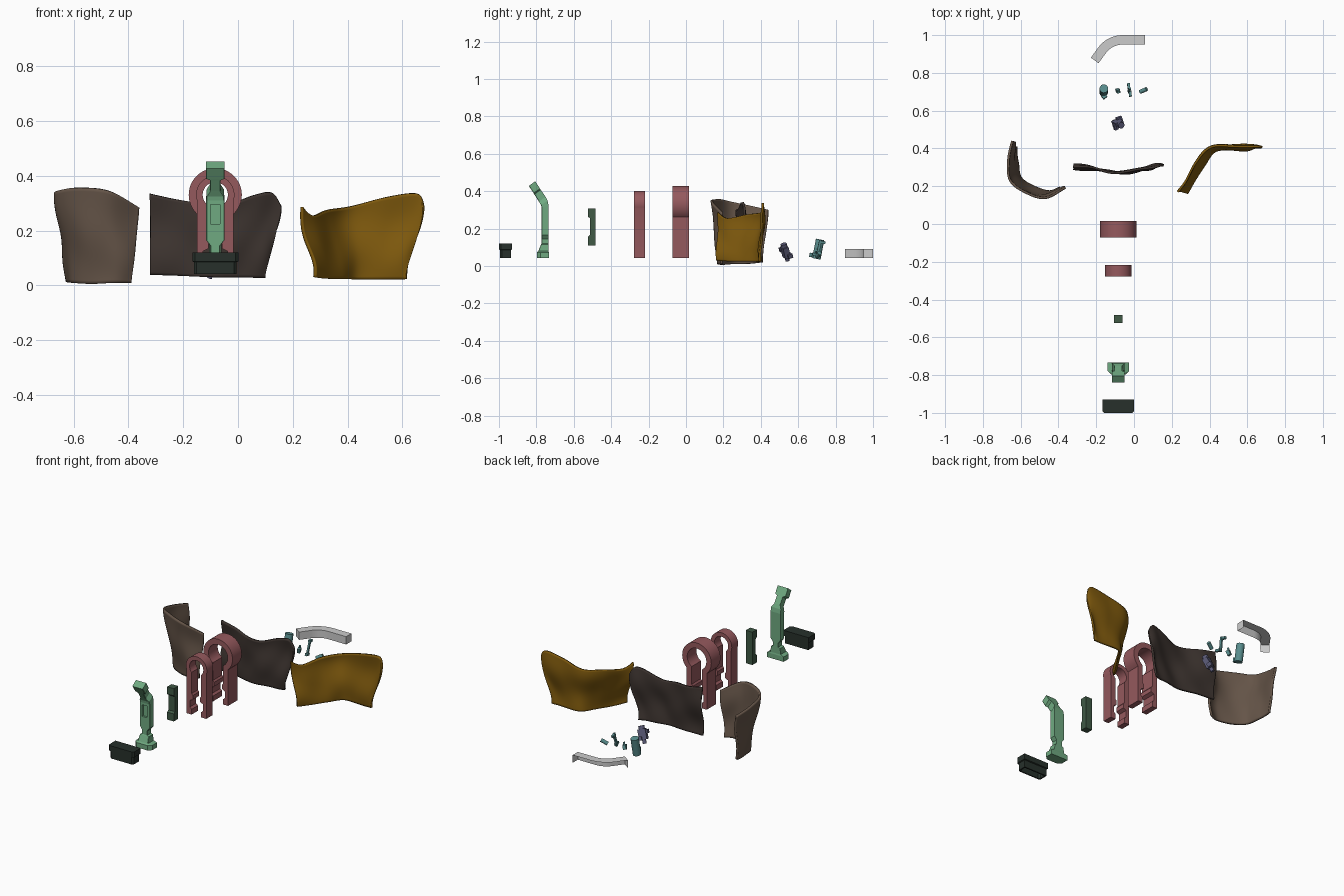
import bpy, bmesh, math
from mathutils import Vector, Matrix

if "Cube" in bpy.data.objects:
    bpy.data.objects.remove(bpy.data.objects["Cube"])

CX = -0.083  # shared axis of the row of parts


def material(name, rgb):
    m = bpy.data.materials.new(name)
    m.diffuse_color = (*rgb, 1)
    m.use_nodes = True
    m.node_tree.nodes["Principled BSDF"].inputs["Base Color"].default_value = m.diffuse_color
    return m


PINK = material("rose", (0.30, 0.10, 0.11))
GREEN = material("green", (0.16, 0.40, 0.22))
DKGREEN = material("dark_green", (0.05, 0.10, 0.06))
BLACK = material("blackish", (0.02, 0.03, 0.024))
TAN = material("tan", (0.13, 0.09, 0.065))
BROWN = material("brown", (0.045, 0.033, 0.028))
OCHRE = material("ochre", (0.21, 0.10, 0.004))
PURPLE = material("slate_purple", (0.10, 0.10, 0.18))
TEAL = material("teal", (0.10, 0.27, 0.27))


def finish(bm, name, mat=None, smooth=None):
    bmesh.ops.recalc_face_normals(bm, faces=bm.faces)
    me = bpy.data.meshes.new(name)
    bm.to_mesh(me)
    bm.free()
    ob = bpy.data.objects.new(name, me)
    bpy.context.collection.objects.link(ob)
    if mat:
        me.materials.append(mat)
    if smooth:
        bpy.context.view_layer.objects.active = ob
        ob.select_set(True)
        bpy.ops.object.shade_smooth_by_angle(angle=math.radians(smooth))
        ob.select_set(False)
    return ob


def extrude(bm, pts, vec):
    f = bm.faces.new([bm.verts.new(p) for p in pts])
    r = bmesh.ops.extrude_face_region(bm, geom=[f], use_keep_orig=True)
    bmesh.ops.translate(bm, vec=vec, verts=[v for v in r["geom"] if isinstance(v, bmesh.types.BMVert)])


def loft(bm, rings, caps=(True, True)):
    rows = [[bm.verts.new(p) for p in r] for r in rings]
    n = len(rows[0])
    for a, b in zip(rows, rows[1:]):
        for i in range(n):
            bm.faces.new((a[i], a[(i + 1) % n], b[(i + 1) % n], b[i]))
    if caps[0]:
        bm.faces.new(rows[0])
    if caps[1]:
        bm.faces.new(rows[-1])


# Keyhole-shaped clips: ring above two notched legs
def clip(name, y0, y1, R, r, leg, slot, cz=0.331, z0=0.043):
    def arc(rad, half):
        a = math.asin(min(1, half / rad))
        s, e = -math.pi / 2 - a, -math.pi / 2 + a - 2 * math.pi
        return [(rad * math.cos(s + (e - s) * i / 36), cz + rad * math.sin(s + (e - s) * i / 36)) for i in range(37)]
    inner = [(-slot, z0), (-slot, .075), (-slot - .012, .085), (-slot - .012, .125), (-slot + .008, .135),
             (-slot + .008, .16), (-slot, .17)]
    out = [(-leg, z0)] + arc(R, leg) + [(leg, z0)]
    inn = inner + arc(r, slot) + [(-x, z) for x, z in reversed(inner)]
    bm = bmesh.new()
    extrude(bm, [(CX + x, y0, z) for x, z in out + inn[::-1]], (0, y1 - y0, 0))
    finish(bm, name, PINK, 30)


clip("large_clip", -0.072, 0.016, 0.097, 0.064, 0.067, 0.034)
clip("small_clip", -0.278, -0.218, 0.070, 0.046, 0.066, 0.032)

# Small notched bar
bm = bmesh.new()
side = [(-.525, .11), (-.483, .11), (-.483, .308), (-.525, .308), (-.525, .265), (-.514, .255), (-.514, .165), (-.525, .155)]
extrude(bm, [(CX - .022, y, z) for y, z in side], (.044, 0, 0))
finish(bm, "notched_bar", DKGREEN)

# Green post: stations of front y, back y, front z, back z, half width
post = [(-.797, -.733, .043, .043, .056), (-.797, -.733, .072, .072, .056), (-.79, -.735, .08, .08, .034),
        (-.775, -.735, .115, .115, .030), (-.772, -.735, .12, .12, .018), (-.772, -.735, .145, .145, .018),
        (-.772, -.735, .165, .165, .033), (-.772, -.735, .31, .325, .033), (-.775, -.74, .325, .35, .032),
        (-.787, -.751, .345, .37, .019), (-.811, -.777, .383, .408, .019), (-.815, -.781, .389, .414, .034),
        (-.840, -.806, .428, .453, .034)]
bm = bmesh.new()
rings = []
for yf, yb, zf, zb, w in post:
    c = .018 if w > .05 else .002
    k = zb - zf
    d = c / (yb - yf)
    rings.append([(CX - w + c, yf, zf), (CX + w - c, yf, zf), (CX + w, yf + c, zf + k * d), (CX + w, yb, zb),
                  (CX - w, yb, zb), (CX - w, yf + c, zf + k * d)])
loft(bm, rings)
# window recess on the front of the shaft
bm.faces.ensure_lookup_table()
finish_post = finish(bm, "post", GREEN)
bm = bmesh.new()
extrude(bm, [(CX - .017, -.79, .225), (CX + .017, -.79, .225), (CX + .017, -.79, .295), (CX - .017, -.79, .295)], (0, .03, 0))
cutter = finish(bm, "window_cutter")
cutter.hide_render = True
cutter.hide_viewport = True
cut = finish_post.modifiers.new("window", 'BOOLEAN')
cut.object = cutter
cut.operation = 'DIFFERENCE'
cut.solver = 'EXACT'

# Dark cap: stepped shell open underneath
bm = bmesh.new()
rings = []
for g, z in ((.006, .042), (.006, .085), (0, .088), (0, .121), (.010, .121), (.010, .113), (.014, .113), (.014, .042)):
    x0, x1, y0, y1, c = CX - .084 + g, CX + .084 - g, -1 + g, -.93 - g, .010
    rings.append([(x0 + c, y0, z), (x1 - c, y0, z), (x1, y0 + c, z), (x1, y1, z), (x0, y1, z), (x0, y0 + c, z)])
outer, inner = rings[:4], [rings[6], rings[7]]
loft(bm, outer, (False, True))
loft(bm, inner, (True, False))
loft(bm, [rings[0], rings[7]], (False, False))
bmesh.ops.remove_doubles(bm, verts=bm.verts, dist=1e-5)
finish(bm, "open_cap", BLACK)


# Draped cloth panels: columns of (bottom point, top point), blended by spline
def spline(cols, u):
    t = u * (len(cols) - 1)
    i = min(int(t), len(cols) - 2)
    t -= i
    g = lambda j: cols[max(0, min(len(cols) - 1, j))]
    return [.5 * (2 * b + (c - a) * t + (2 * a - 5 * b + 4 * c - d) * t * t + (3 * b - a - 3 * c + d) * t ** 3)
            for a, b, c, d in zip(g(i - 1), g(i), g(i + 1), g(i + 2))]


def panel(name, mat, cols, bulge, fold, phase):
    NU, NV = 48, 28
    bm = bmesh.new()
    grid = []
    for i in range(NU + 1):
        u = i / NU
        p = spline(cols, u)
        a, b = spline(cols, max(0, u - .02)), spline(cols, min(1, u + .02))
        n = Vector((b[1] - a[1], a[0] - b[0], 0)).normalized()
        row = []
        for j in range(NV + 1):
            v = j / NV
            s = v * v * (3 - 2 * v)
            q = Vector((p[0] + (p[3] - p[0]) * s, p[1] + (p[4] - p[1]) * s, p[2] + (p[5] - p[2]) * v))
            wave = math.sin(7 * u + 5 * v + phase) * math.sin(math.pi * v) + .4 * math.sin(17 * u - 6 * v + phase)
            q += n * (bulge * math.sin(2 * math.pi * v) + fold * wave)
            row.append(bm.verts.new(q))
        grid.append(row)
    for i in range(NU):
        for j in range(NV):
            bm.faces.new((grid[i][j], grid[i + 1][j], grid[i + 1][j + 1], grid[i][j + 1]))
    ob = finish(bm, name, mat, 60)
    m = ob.modifiers.new("thickness", 'SOLIDIFY')
    m.thickness = .012
    m.offset = 0


panel("left_cloth", TAN, [
    (-.622, .41, .02, -.642, .44, .30), (-.618, .33, .012, -.668, .33, .325), (-.60, .25, .01, -.655, .235, .345),
    (-.53, .195, .006, -.585, .17, .357), (-.45, .175, .01, -.47, .14, .345), (-.39, .19, .01, -.362, .19, .285)],
    .004, .006, .5)
panel("middle_cloth", BROWN, [
    (-.32, .30, .04, -.322, .305, .335), (-.23, .29, .037, -.23, .298, .315), (-.14, .28, .032, -.13, .275, .30),
    (-.06, .275, .03, -.04, .275, .295), (.02, .29, .03, .06, .295, .33), (.075, .30, .028, .125, .305, .338),
    (.10, .305, .028, .158, .31, .29)],
    .005, .007, 1.2)
panel("right_cloth", OCHRE, [
    (.278, .165, .03, .232, .17, .287), (.325, .235, .025, .272, .22, .255), (.375, .32, .024, .325, .325, .275),
    (.43, .39, .023, .41, .405, .288), (.52, .40, .023, .54, .412, .322), (.59, .395, .023, .655, .408, .335),
    (.615, .395, .023, .678, .406, .285)],
    .004, .006, 2.2)


# Small hardware pieces made from tilted boxes and cylinders
def bits(name, mat, parts, origin, tilt):
    bm = bmesh.new()
    rot = Matrix.Translation(origin) @ Matrix.Rotation(tilt[2], 4, 'Z') @ Matrix.Rotation(tilt[1], 4, 'Y') @ Matrix.Rotation(tilt[0], 4, 'X')
    for kind, pos, size in parts:
        m = rot @ Matrix.Translation(pos) @ Matrix.Diagonal((*size, 1))
        if kind == "box":
            bmesh.ops.create_cube(bm, size=1, matrix=m)
        else:
            bmesh.ops.create_cone(bm, cap_ends=True, segments=16, radius1=.5, radius2=.5, depth=1, matrix=m)
    finish(bm, name, mat, 35)


bits("fastener_block", PURPLE, [
    ("box", (0, 0, 0), (.045, .032, .06)), ("cyl", (0, 0, .038), (.034, .034, .02)), ("box", (.02, .012, -.02), (.03, .026, .022)),
    ("box", (-.022, -.008, .012), (.02, .03, .022)), ("cyl", (0, 0, -.04), (.022, .022, .025))],
    (-.085, .532, .075), (.35, .3, .4))
bits("barrel_pin", TEAL, [
    ("cyl", (0, 0, 0), (.046, .046, .105)), ("box", (-.012, -.022, -.038), (.024, .022, .022))],
    (-.16, .707, .09), (-.15, .12, .6))
bits("small_hook", TEAL, [
    ("box", (0, 0, 0), (.018, .02, .03)), ("cyl", (0, .006, .018), (.012, .012, .02))],
    (-.085, .705, .065), (.3, .2, .3))
bits("thin_lever", TEAL, [
    ("box", (0, 0, .01), (.010, .014, .085)), ("box", (.006, -.014, -.025), (.014, .03, .014)),
    ("box", (-.004, .014, .045), (.014, .028, .014))],
    (-.026, .708, .085), (-.2, .1, .1))
bits("short_pin", TEAL, [("cyl", (0, 0, 0), (.022, .022, .042))], (.05, .707, .06), (0, 1.1, .4))

# Grey bent channel: top, inner wall and end caps, open behind and below
R, arcs = .16, [math.radians(54) * i / 10 for i in range(11)]
path = [(Vector((.057, .975)), 0)]
path += [(Vector((-.06 - (R - .025) * math.sin(a), 1 - R + (R - .025) * math.cos(a))), a) for a in arcs]
last, a = path[-1]
path.append((Vector((-.208, last.y - (last.x + .208) * math.tan(a))), a))
bm = bmesh.new()
rows = []
for p, a in path:
    n = Vector((-math.sin(a), math.cos(a))) * .025
    o, i = p + n, p - n
    rows.append([bm.verts.new(c) for c in ((o.x, o.y, .09), (i.x, i.y, .09), (i.x, i.y, .043), (o.x, o.y, .043))])
for r, s in zip(rows, rows[1:]):
    for k in (0, 1):
        bm.faces.new((r[k], r[k + 1], s[k + 1], s[k]))
bm.faces.new(rows[0])
bm.faces.new(rows[-1])
finish(bm, "bent_channel", None, 30)
